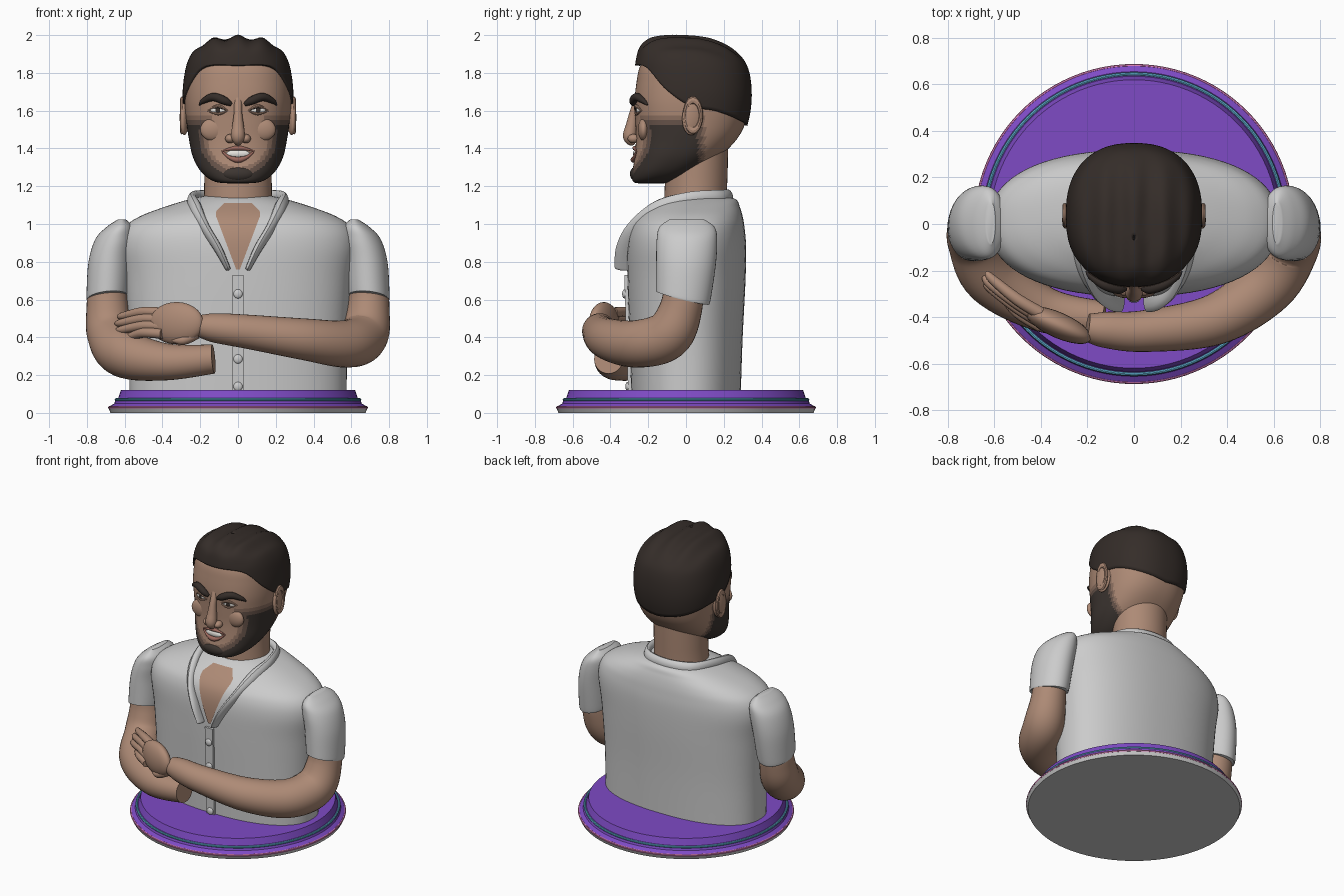
import bpy, bmesh, math
from mathutils import Vector

if "Cube" in bpy.data.objects:
    bpy.data.objects.remove(bpy.data.objects["Cube"])


def material(name, r, g, b):
    m = bpy.data.materials.new(name)
    m.diffuse_color = (r, g, b, 1)
    m.use_nodes = True
    m.node_tree.nodes["Principled BSDF"].inputs["Base Color"].default_value = m.diffuse_color
    return m


SKIN = material("skin", .42, .255, .18)
STUBBLE = [material("stubble_%d" % i, *c) for i, c in enumerate(
    [(.27, .165, .12), (.14, .09, .07), (.045, .035, .03)])]
HAIR = material("hair", .035, .026, .022)
PURPLE = material("purple", .21, .07, .56)
CYAN = material("cyan", .12, .45, .65)
PINK = material("pink", .65, .2, .45)
LIP = material("lip", .33, .14, .11)
WHITE = material("white", .8, .78, .74)


def spline(keys, n=6):
    """Catmull-Rom through tuples of any size."""
    out, k = [], [keys[0]] + list(keys) + [keys[-1]]
    for i in range(1, len(k) - 2):
        for j in range(n):
            t = j / n
            out.append(tuple(.5 * (2 * b + (c - a) * t + (2 * a - 5 * b + 4 * c - d) * t * t
                       + (3 * b - a - 3 * c + d) * t ** 3)
                       for a, b, c, d in zip(k[i - 1], k[i], k[i + 1], k[i + 2])))
    return out + [tuple(keys[-1])]


def lookup(table, z):
    for a, b in zip(table, table[1:]):
        if z <= b[0]:
            t = max(0, (z - a[0]) / max(b[0] - a[0], 1e-6))
            return [p + (q - p) * t for p, q in zip(a, b)]
    return list(table[-1])


def section(row, a, e):
    """Point on a super-ellipse; row = z, half width, front y, back y; a = 0 is the front."""
    z, w, f, b = row
    s, c = math.sin(a), math.cos(a)
    return (w * math.copysign(abs(s) ** (2 / e), s),
            (f + b) / 2 - (b - f) / 2 * math.copysign(abs(c) ** (2 / e), c), z)


def front_y(table, x, z, e):
    _, w, f, b = lookup(table, z)
    return (f + b) / 2 - (b - f) / 2 * max(0, 1 - abs(x / w) ** e) ** (1 / e)


def finish(o, mat, angle=40):
    if mat:
        o.data.materials.append(mat)
    bpy.ops.object.select_all(action='DESELECT')
    o.select_set(True)
    bpy.context.view_layer.objects.active = o
    bpy.ops.object.shade_smooth_by_angle(angle=math.radians(angle))
    return o


def loft(name, rings, mat=None, caps=True, closed=True, angle=40):
    n = len(rings[0])
    faces = [(i * n + j, i * n + (j + 1) % n, (i + 1) * n + (j + 1) % n, (i + 1) * n + j)
             for i in range(len(rings) - 1) for j in range(n if closed else n - 1)]
    if caps:
        faces += [tuple(range(n))[::-1], tuple(range((len(rings) - 1) * n, len(rings) * n))]
    me = bpy.data.meshes.new(name)
    me.from_pydata([p for r in rings for p in r], [], faces)
    bm = bmesh.new()
    bm.from_mesh(me)
    bmesh.ops.recalc_face_normals(bm, faces=bm.faces)
    bm.to_mesh(me)
    o = bpy.data.objects.new(name, me)
    bpy.context.collection.objects.link(o)
    return finish(o, mat, angle)


def tube(name, keys, mat, n=20, steps=8):
    """Round tube along keys of (x, y, z, radius)."""
    pts = spline(keys, steps)
    P = [Vector(p[:3]) for p in pts]
    tan = [(P[min(i + 1, len(P) - 1)] - P[max(i - 1, 0)]).normalized() for i in range(len(P))]
    u, rings = tan[0].orthogonal().normalized(), []
    for i, p in enumerate(P):
        if i:
            u = tan[i - 1].rotation_difference(tan[i]) @ u
        v = tan[i].cross(u)
        rings.append([p + pts[i][3] * (u * math.cos(a) + v * math.sin(a))
                      for a in (2 * math.pi * j / n for j in range(n))])
    return loft(name, rings, mat)


def ball(name, loc, size, mat=None, rot=(0, 0, 0)):
    bpy.ops.mesh.primitive_uv_sphere_add(segments=24, ring_count=14, location=loc, rotation=rot)
    o = bpy.context.object
    o.name, o.scale = name, size
    return finish(o, mat)


def turned(name, profile, mat=None):
    loft(name, [[(r * math.cos(a), r * math.sin(a), z) for a in
                 (2 * math.pi * j / 96 for j in range(96))] for r, z in profile], mat, angle=25)


def angles(n):
    return [2 * math.pi * j / n for j in range(n)]


# Round base with coloured trim
turned("base_foot", [(.675, 0), (.685, .022)])
turned("base_plinth", [(.68, .022), (.68, .035), (.655, .05), (.65, .065), (.635, .075), (.62, .12)], PURPLE)
for name, r, z, mat in (("base_cyan_ring", .645, .07, CYAN), ("base_pink_ring", .68, .028, PINK)):
    bpy.ops.mesh.primitive_torus_add(major_radius=r, minor_radius=.008, major_segments=96,
                                     minor_segments=8, location=(0, 0, z))
    bpy.context.object.name = name
    finish(bpy.context.object, mat)

# Shirt body
TORSO = spline([(.1, .575, -.29, .29), (.4, .58, -.3, .3), (.7, .6, -.31, .315), (.88, .625, -.31, .318),
                (.98, .6, -.29, .31), (1.04, .52, -.25, .3), (1.09, .39, -.19, .285),
                (1.13, .26, -.13, .265), (1.15, .17, -.08, .2)])
loft("shirt_body", [[section(r, a, 2.3) for a in angles(72)] for r in TORSO])

# Open neckline skin, placket and buttons
rows = []
for i in range(17):
    t = i / 16
    z, w = .76 + .35 * t, .01 + .115 * min(1, t * 1.15) * (1 if t < .85 else 1 - (t - .85) * 3)
    rows.append([(w * k / 6, front_y(TORSO, w * k / 6, z, 2.3) - .007, z) for k in range(-6, 7)])
loft("chest_skin", rows, SKIN, caps=False, closed=False)
loft("placket", [[(x, front_y(TORSO, 0, z, 2.3) + d, z) for x, d in
                  ((-.03, .02), (-.03, -.016), (.03, -.016), (.03, .02))]
                 for z in (.12, .3, .5, .73)])
for z in (.14, .285, .46, .63):
    ball("button", (0, front_y(TORSO, 0, z, 2.3) - .018, z), (.024, .012, .024))

# Folded collar: outer base, ridge and inner base at each station
half = [(0, .27, 1.12, 0, .225, 1.21, 0, .19, 1.13),
        (.19, .22, 1.11, .18, .17, 1.21, .15, .14, 1.13),
        (.28, .03, 1.09, .255, 0, 1.2, .19, 0, 1.12),
        (.275, -.15, 1.03, .235, -.19, 1.14, .17, -.13, 1.1),
        (.22, -.24, .95, .175, -.34, 1.02, .13, -.24, .98),
        (.14, -.29, .84, .105, -.41, .89, .07, -.29, .88),
        (.07, -.29, .74, .05, -.42, .76, .025, -.3, .76)]
flip = [tuple(-v if i % 3 == 0 else v for i, v in enumerate(s)) for s in half[1:]]
collar = loft("collar", [[s[0:3], s[3:6], s[6:9]] for s in spline(flip[::-1] + half, 5)])
sub = collar.modifiers.new("rounding", 'SUBSURF')
sub.levels = sub.render_levels = 2

# Sleeves: cx, cy, z, x radius, y radius
SLEEVE = spline([(.69, -.02, .61, .107, .14), (.69, -.015, .63, .112, .145), (.677, 0, .8, .115, .158),
                 (.65, .005, .92, .105, .16), (.625, .005, .985, .07, .145), (.615, .005, 1.025, .02, .09)])
for s, side in ((1, "left"), (-1, "right")):
    loft("sleeve_" + side, [[(s * (x + rx * math.sin(a)), y - ry * math.cos(a),
                              z + (ry * math.cos(a) * .25 - rx * math.sin(a) * .1) * max(0, 1 - (z - .61) / .3))
                             for a in angles(40)] for x, y, z, rx, ry in SLEEVE])

# Folded arms
tube("arm_left", [(.69, -.01, .74, .1), (.69, -.025, .56, .112), (.665, -.1, .41, .13), (.57, -.265, .365, .125),
                  (.35, -.41, .39, .11), (.05, -.46, .43, .09), (-.12, -.455, .45, .078),
                  (-.2, -.445, .46, .06)], SKIN, 32)
tube("arm_right", [(-.69, -.01, .74, .1), (-.69, -.025, .56, .112), (-.675, -.08, .42, .125),
                   (-.6, -.23, .315, .13), (-.38, -.37, .27, .098), (-.13, -.41, .285, .077)], SKIN, 32)

# Resting hand
ball("palm", (-.325, -.435, .475), (.155, .055, .112), SKIN, (0, 0, math.radians(-24)))
for i in range(4):
    z, f = .53 - .037 * i, -.018 * i
    L = (0, .012, .01, -.03)[i]
    tube("finger", [(-.4, -.385 + f, z, .028), (-.5, -.325 + f, z + .005, .026),
                    (-.6 - L, -.245 + f, z - .015, .021), (-.63 - L, -.215 + f, z - .02, .014),
                    (-.638 - L, -.208 + f, z - .022, .004)], SKIN, 12, 5)
tube("thumb", [(-.22, -.46, .42, .03), (-.29, -.47, .385, .026), (-.35, -.45, .385, .008)], SKIN, 12, 5)

# Neck
loft("neck", [[(w * math.sin(a), y - .165 * math.cos(a), z) for a in angles(40)]
              for z, w, y in ((1.05, .19, .05), (1.15, .18, .05), (1.25, .178, .055), (1.48, .18, .06))], SKIN)

# Head with stubble fading into the beard
E = 2.35
HEAD = spline([(1.215, .05, -.25, -.12), (1.225, .125, -.28, -.07), (1.27, .19, -.285, .05),
               (1.35, .237, -.272, .17), (1.45, .26, -.265, .27), (1.55, .274, -.268, .32), (1.65, .283, -.272, .335),
               (1.75, .28, -.262, .335), (1.83, .265, -.245, .32), (1.91, .21, -.2, .25),
               (1.95, .12, -.11, .14), (1.96, .03, 0, .04)], 8)
head = loft("head", [[section(r, a, E) for a in angles(96)] for r in HEAD], SKIN)
for m in STUBBLE:
    head.data.materials.append(m)
for p in head.data.polygons:
    x, y, z = p.center
    d = min(math.hypot(x / .165, (z - 1.47) / .17) - 1, (1.57 - z) / .15, (.1 - y) / .15) if y < .1 else -1
    p.material_index = 0 if d < 0 else 1 if d < .12 else 2 if d < .26 else 3

# Hair cap following the hairline
TOP = spline([(1.5, .268, -.26, .32), (1.6, .287, -.268, .342), (1.7, .293, -.272, .348), (1.8, .282, -.272, .336),
              (1.87, .262, -.265, .305), (1.93, .22, -.245, .235), (1.97, .15, -.2, .14),
              (1.985, .08, -.14, .05), (1.99, .01, -.07, -.05)], 8)
LINE = spline([(0, 1.84), (.22, 1.83), (.37, 1.71), (.5, 1.62), (.6, 1.6), (.8, 1.55), (1, 1.52)])
rings = []
for i in range(33):
    ring = []
    for a in angles(96):
        lo = lookup(LINE, 1 - abs(1 - a / math.pi))[1]
        x, y, z = section(lookup(TOP, lo + (1.99 - lo) * math.sin(i / 32 * math.pi / 2)), a, E)
        z += .012 * math.cos(x * 48) * max(0, (z - 1.85) / .14)
        ring.append((x, y, z))
    rings.append(ring)
hair = loft("hair", rings, HAIR, caps=False)
sol = hair.modifiers.new("thickness", 'SOLIDIFY')
sol.thickness, sol.offset = .025, -1


def face(x, z, out=0):
    return (x, front_y(HEAD, x, z, E) - out, z)


# Paired features: ears, eyes, brows, nostrils
for s in (1, -1):
    ball("ear", (s * .283, .035, 1.57), (.024, .056, .1), SKIN, (math.radians(-6), 0, s * .2))
    bpy.ops.mesh.primitive_torus_add(major_radius=.042, minor_radius=.011, major_segments=32, minor_segments=8,
                                     location=(s * .297, .037, 1.575), rotation=(0, math.pi / 2, 0))
    bpy.context.object.name = "ear_rim"
    bpy.context.object.scale = (1.9, 1, 1)
    finish(bpy.context.object, SKIN)
    ball("eye", face(s * .105, 1.603, -.004), (.042, .012, .017), WHITE, (0, 0, s * .2))
    ball("iris", face(s * .105, 1.603, .005), (.015, .006, .015), HAIR)
    for name, dz, r, m in (("upper_lid", .022, .009, SKIN), ("lash", .014, .004, HAIR), ("lower_lid", -.02, .008, SKIN)):
        tube(name, [face(s * .055, 1.6, .002) + (.003,), face(s * .105, 1.603 + dz, .006) + (r,),
                    face(s * .16, 1.6, .002) + (.003,)], m, 8, 6)
    tube("eyebrow", [face(s * .035, 1.632, .006) + (.01,), face(s * .07, 1.652, .012) + (.022,),
                     face(s * .13, 1.672, .01) + (.022,), face(s * .185, 1.65, .006) + (.014,),
                     face(s * .205, 1.63, .004) + (.004,)], HAIR, 12, 6)
    ball("nostril", (s * .042, -.277, 1.452), (.026, .032, .024), SKIN)
    ball("cheek", face(s * .13, 1.5, -.018), (.07, .03, .06), SKIN)

# Nose, mouth and chin
tube("nose", [(0, -.25, 1.66, .024), (0, -.277, 1.59, .022), (0, -.288, 1.52, .031), (0, -.297, 1.465, .037),
              (0, -.287, 1.435, .024), (0, -.27, 1.428, .005)], SKIN, 20, 6)
ball("teeth", face(0, 1.372, -.004), (.062, .014, .022), WHITE)
for name, zc, r in (("upper_lip", 1.402, .011), ("lower_lip", 1.34, .014)):
    tube(name, [face(x, zc + (1.385 - zc) * (abs(x) / .085) ** 2, .004) + (r * (1.15 - abs(x) / .1),)
                for x in (-.085, -.045, 0, .045, .085)], LIP, 12, 6)
ball("chin", (0, -.262, 1.265), (.085, .035, .04), STUBBLE[2])
